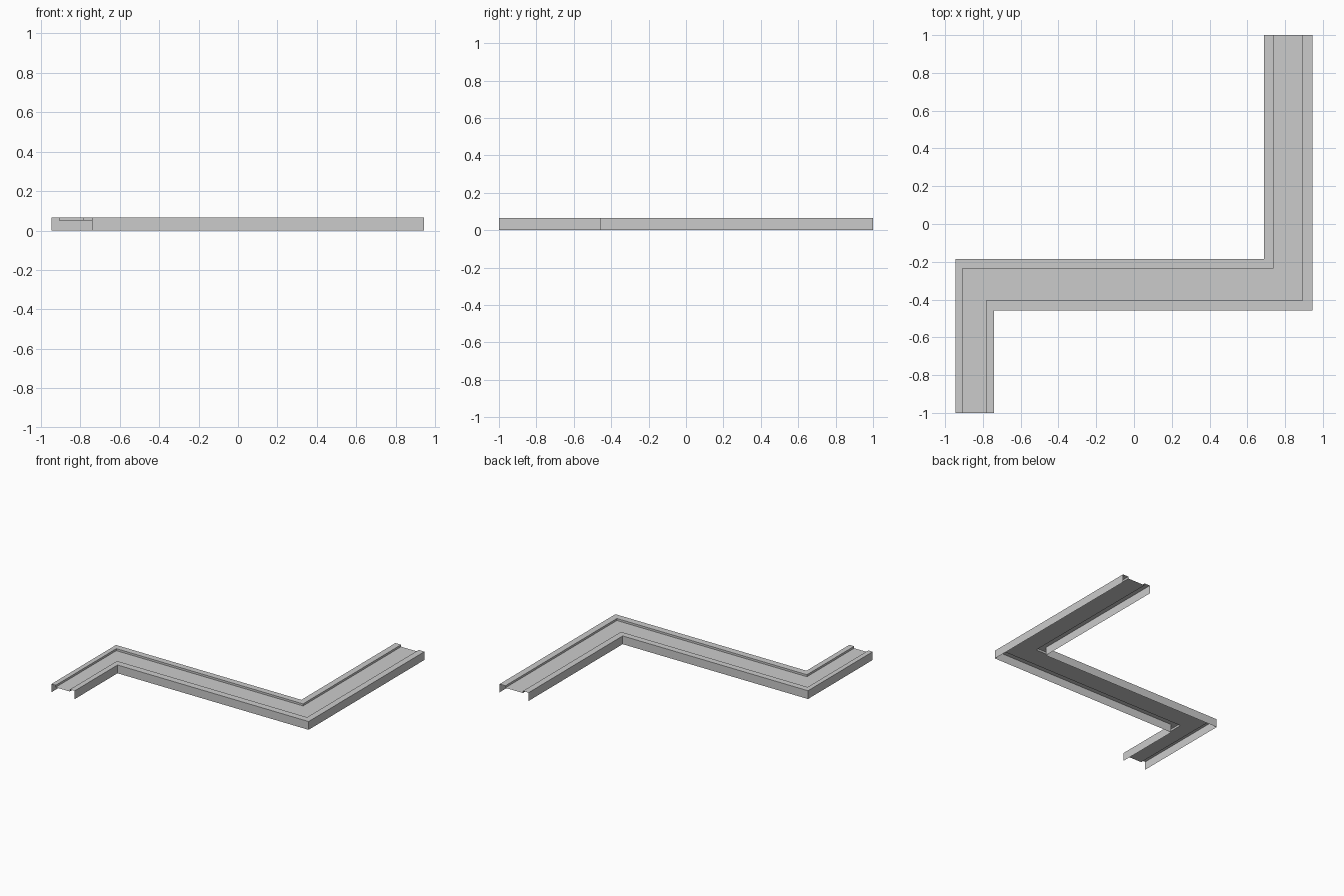
import bpy, bmesh

if "Cube" in bpy.data.objects:
    bpy.data.objects.remove(bpy.data.objects["Cube"])

TOP, FLOOR = 0.066, 0.05


def left_rail(x, y, x2):
    # plan path: south end, left bend, right bend, north end
    return [(x, -1), (x, y), (x2, y), (x2, 1)]


# plan paths of the two outer edges and the two inner kerb edges
outer_l = left_rail(-0.946, -0.185, 0.688)
inner_l = left_rail(-0.908, -0.235, 0.738)
inner_r = left_rail(-0.783, -0.405, 0.893)
outer_r = left_rail(-0.741, -0.459, 0.944)

# cross-section: skirt, kerb, step, floor, step, kerb, skirt
section = [(outer_l, 0), (outer_l, TOP), (inner_l, TOP), (inner_l, FLOOR),
           (inner_r, FLOOR), (inner_r, TOP), (outer_r, TOP), (outer_r, 0)]

# open-bottomed channel swept along the bent path
bm = bmesh.new()
rows = [[bm.verts.new((x, y, z)) for x, y in path] for path, z in section]
for a, b in zip(rows, rows[1:]):
    for i in range(3):
        bm.faces.new((a[i], b[i], b[i + 1], a[i + 1]))
bmesh.ops.recalc_face_normals(bm, faces=bm.faces)
if next(f for f in bm.faces if abs(f.normal.z) > 0.9).normal.z < 0:
    bmesh.ops.reverse_faces(bm, faces=bm.faces)
mesh = bpy.data.meshes.new("bent_channel")
bm.to_mesh(mesh)
bm.free()
channel = bpy.data.objects.new("bent_channel", mesh)
bpy.context.collection.objects.link(channel)
